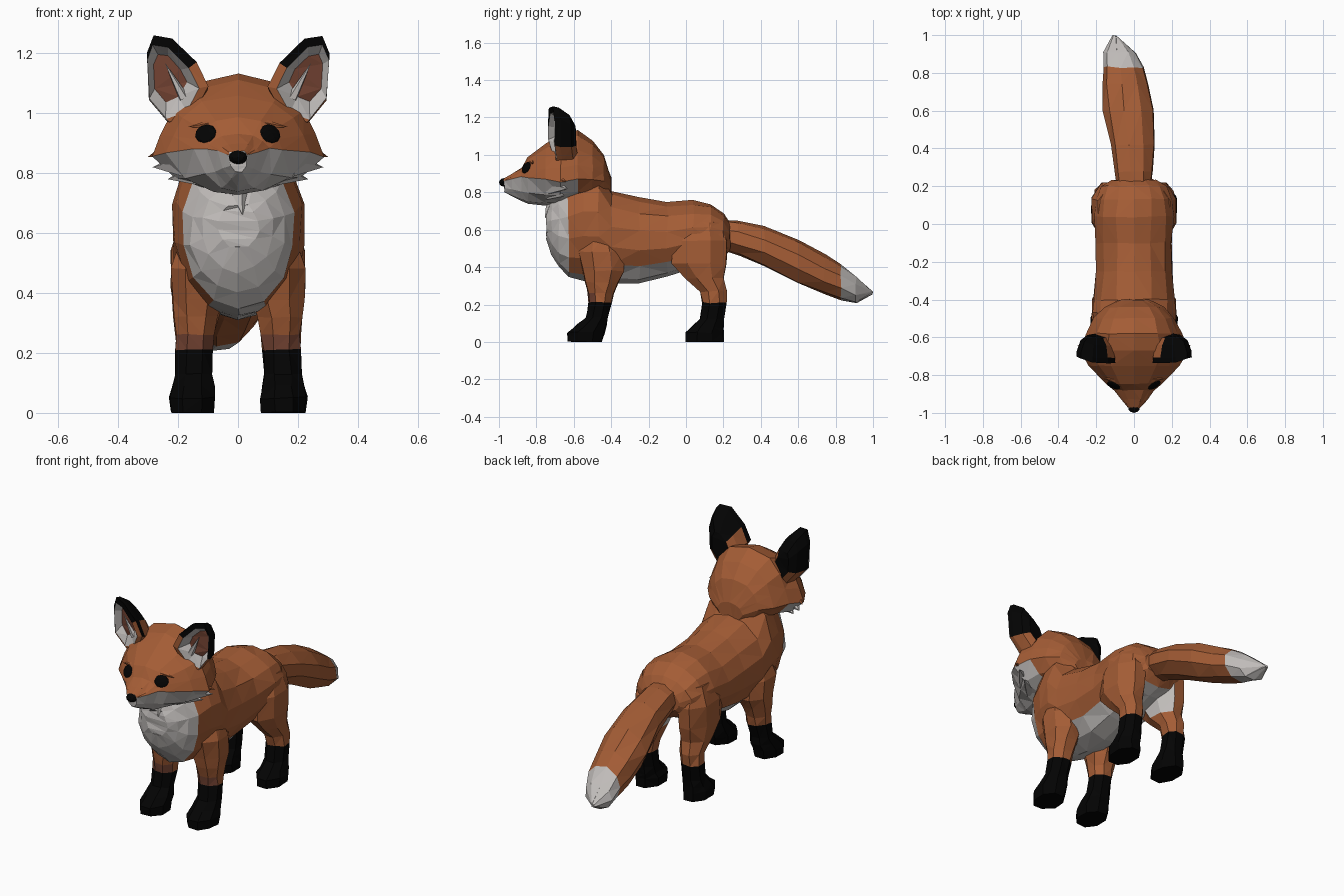
import bpy, bmesh, math, random
from mathutils import Vector, Matrix
from mathutils.bvhtree import BVHTree

random.seed(4)
default_cube = bpy.data.objects.get("Cube")
if default_cube:
    bpy.data.objects.remove(default_cube, do_unlink=True)


def make_material(name, red, green, blue):
    material = bpy.data.materials.new(name)
    material.use_nodes = True
    colour = (red, green, blue, 1)
    material.diffuse_color = colour
    material.node_tree.nodes["Principled BSDF"].inputs["Base Color"].default_value = colour
    return material


ORANGE, WHITE, BLACK, BROWN = range(4)
MATERIALS = [
    make_material("orange fur", .37, .108, .036),
    make_material("white fur", .53, .505, .49),
    make_material("black fur", .001, .001, .001),
    make_material("red brown fur", .17, .055, .032),
]


def finish(name, bm, jitter=0.0):
    """Triangulate into flat facets, roughen slightly and link the object."""
    bmesh.ops.triangulate(bm, faces=bm.faces[:])
    for vert in bm.verts:
        vert.co += Vector([random.uniform(-jitter, jitter) for _ in range(3)])
        vert.co.z = max(vert.co.z, 0)
    bmesh.ops.recalc_face_normals(bm, faces=bm.faces[:])
    mesh = bpy.data.meshes.new(name)
    bm.to_mesh(mesh)
    bm.free()
    for material in MATERIALS:
        mesh.materials.append(material)
    obj = bpy.data.objects.new(name, mesh)
    bpy.context.scene.collection.objects.link(obj)
    return obj


def loft(name, rings, rule, jitter=.005):
    """Skin a list of closed rings; rule(centre, normal, band) picks the colour."""
    bm = bmesh.new()
    loops = [[bm.verts.new(point) for point in ring] for ring in rings]
    bands = {}
    count = len(rings[0])
    for band, (near, far) in enumerate(zip(loops, loops[1:])):
        for k in range(count):
            m = (k + 1) % count
            bands[bm.faces.new((near[k], near[m], far[m], far[k]))] = band
    bands[bm.faces.new(loops[0])] = -1
    bands[bm.faces.new(loops[-1])] = len(rings) - 1
    bmesh.ops.recalc_face_normals(bm, faces=bm.faces[:])
    for face, band in bands.items():
        face.material_index = rule(face.calc_center_median(), face.normal, band)
    return finish(name, bm, jitter)


def upright_ring(x, y, z, width, height, sides):
    angles = [math.tau * (k + .5) / sides for k in range(sides)]
    return [Vector((x + width * math.cos(a), y, z + height * math.sin(a))) for a in angles]


def level_ring(x, y, z, width, depth, sides=8):
    angles = [math.tau * (k + .5) / sides for k in range(sides)]
    grow = 1 / math.cos(math.pi / sides)
    return [Vector((x + width * grow * math.cos(a), y + depth * grow * math.sin(a), z))
            for a in angles]


def blob(name, location, scale, colour, direction=Vector((0, 0, 1))):
    bm = bmesh.new()
    bmesh.ops.create_icosphere(bm, subdivisions=2, radius=1)
    turn = direction.to_track_quat('Z', 'Y').to_matrix().to_4x4()
    bm.transform(Matrix.Translation(location) @ turn @ Matrix.Diagonal((*scale, 1)))
    for face in bm.faces:
        face.material_index = colour
    finish(name, bm)


def tuft(name, base, tip, radius, colour):
    """A pointed lock of fur."""
    base, tip = Vector(base), Vector(tip)
    axis = tip - base
    bm = bmesh.new()
    bmesh.ops.create_cone(bm, cap_ends=True, segments=5, radius1=radius, radius2=0,
                          depth=axis.length)
    bm.transform(Matrix.Translation((base + tip) / 2)
                 @ axis.to_track_quat('Z', 'Y').to_matrix().to_4x4())
    for face in bm.faces:
        face.material_index = colour
    finish(name, bm)


# Body: y, half width, bottom, top
body_profile = [
    (-.745, .07, .55, .70), (-.72, .12, .47, .77), (-.68, .16, .40, .82),
    (-.63, .19, .35, .88), (-.55, .215, .33, .94), (-.47, .225, .32, .94),
    (-.4, .22, .315, .81), (-.25, .205, .315, .77), (-.1, .205, .35, .745),
    (.04, .215, .39, .755), (.13, .205, .42, .735), (.2, .18, .45, .685), (.235, .12, .49, .63),
]


def body_colour(centre, normal, band):
    chest = centre.y < -.64
    belly = normal.z < -.72
    return WHITE if chest or belly else ORANGE


loft("body", [upright_ring(0, y, (low + top) / 2, width, (top - low) / 2, 14)
              for y, width, low, top in body_profile], body_colour)

# Tail: x, y, z, half width, half height
tail_rings = [
    (0, .18, .575, .09, .08), (0, .28, .555, .105, .095), (-.005, .42, .51, .118, .11),
    (-.025, .6, .425, .137, .118), (-.045, .74, .36, .127, .108),
    (-.053, .83, .32, .11, .097), (-.075, .91, .28, .085, .072), (-.1, .997, .265, .01, .01),
]
loft("tail", [upright_ring(*ring, sides=9) for ring in tail_rings],
     lambda centre, normal, band: WHITE if centre.y > .83 else ORANGE)

# Head: y, half width, top, cheek line, chin
head_profile = [
    (-.972, .035, .875, .86, .80), (-.93, .07, .9, .874, .775), (-.88, .105, .93, .882, .755),
    (-.845, .15, .985, .88, .74), (-.75, .24, 1.06, .868, .73), (-.67, .285, 1.11, .855, .74),
    (-.58, .255, 1.135, .87, .76), (-.5, .215, 1.075, .87, .75),
    (-.44, .16, 1.0, .86, .75), (-.4, .08, .88, .83, .77),
]
head_section = [(0, 1), (.5, .88), (.77, .6), (.9, .3), (1, 0), (.74, -.6), (.35, -.93), (0, -1)]


def head_ring(y, width, top, cheek, chin):
    half = [Vector((width * u, y, cheek + v * (top - cheek if v > 0 else cheek - chin)))
            for u, v in head_section]
    return half + [Vector((-p.x, p.y, p.z)) for p in half[-2:0:-1]]


head = loft("head", [head_ring(*ring) for ring in head_profile],
            lambda centre, normal, band:
            WHITE if centre.z < .853 and centre.y < -.6 else ORANGE, .003)
blob("nose", (0, -.972, .853), (.032, .028, .023), BLACK)
tuft("throat_tuft", (0, -.7, .77), (.015, -.755, .66), .05, WHITE)
head_surface = BVHTree.FromPolygons([v.co for v in head.data.vertices],
                                    [p.vertices for p in head.data.polygons])

# Ear outline (x, z); rings as scale, distance behind the rim, shift in x and z
ear_outline = [(.10, 1.09), (.14, 1.17), (.22, 1.25), (.28, 1.26),
               (.305, 1.2), (.295, 1.05), (.23, .97), (.15, 1.0)]
ear_rings = [(.5, .135, -.01, -.035), (.82, .095, -.005, -.022), (1, .03, 0, -.007),
             (1, 0, 0, 0), (.86, .002, .013, -.012), (.55, .05, .02, 0)]


def ear_ring(side, scale, back, shift_x, shift_z):
    ring = []
    for x, z in ear_outline:
        px, pz = .21 + (x - .21) * scale + shift_x, 1.12 + (z - 1.12) * scale + shift_z
        front = -.737 + max(0, px - .21) * .35 + max(0, 1.06 - pz) * .4
        ring.append(Vector((side * px, front + back, pz)))
    return ring


def ear_colour(centre, normal, band):
    if band < 3:
        return BLACK if centre.z + abs(centre.x) / 2 > 1.18 else ORANGE
    if band == 3:
        if centre.z > 1.15:
            return BLACK
        return ORANGE if abs(centre.x) < .2 else WHITE
    return WHITE if band == 4 else BROWN


# Legs: z, y, half depth, x, half width
front_leg = [
    (.58, -.46, .07, .14, .05), (.48, -.455, .12, .135, .09), (.38, -.44, .11, .135, .085),
    (.32, -.45, .088, .14, .075), (.26, -.455, .068, .143, .065), (.21, -.46, .06, .145, .062),
    (.13, -.478, .058, .15, .062), (.09, -.505, .078, .15, .07),
    (.05, -.535, .097, .152, .077), (0, -.54, .09, .152, .072),
]
hind_leg = [
    (.64, .09, .08, .14, .05), (.54, .072, .148, .138, .085), (.42, .07, .145, .14, .085),
    (.34, .1, .1, .14, .074), (.27, .147, .07, .145, .062), (.21, .152, .062, .15, .058),
    (.12, .138, .062, .15, .058), (.08, .115, .085, .152, .066),
    (.05, .1, .1, .152, .074), (0, .1, .1, .152, .07),
]

for side, word in ((1, "left"), (-1, "right")):
    def front_leg_colour(centre, normal, band):
        if centre.z < .21:
            return BLACK
        return BROWN if centre.z < .26 and normal.y < -.2 else ORANGE

    def hind_leg_colour(centre, normal, band):
        if centre.z < .21:
            return BLACK
        return WHITE if centre.z > .36 and normal.x * side < -.75 else ORANGE

    for part, rings, rule in (("front_leg", front_leg, front_leg_colour),
                              ("hind_leg", hind_leg, hind_leg_colour)):
        loft(f"{word}_{part}", [level_ring(side * x, y, z, width, depth)
                                for z, y, depth, x, width in rings], rule, .004)

    # Ear with a lock of pale hair across the inside
    loft(f"{word}_ear", [ear_ring(side, *ring) for ring in ear_rings], ear_colour, .002)
    tuft(f"{word}_ear_hair", (side * .18, -.69, 1.05), (side * .245, -.7, 1.17), .018, WHITE)

    # Eye set on the face surface, under a low brow
    spot, normal, _, _ = head_surface.ray_cast(Vector((side * .108, -2, .932)), Vector((0, 1, 0)))
    blob(f"{word}_eye", spot, (.038, .034, .009), BLACK, normal)
    tuft(f"{word}_brow", spot + Vector((side * -.045, .03, .035)),
         spot + Vector((side * .06, .035, .022)), .022, ORANGE)

    # Cheek fur
    tuft(f"{word}_upper_cheek_tuft", (side * .2, -.71, .885), (side * .3, -.64, .855), .045, ORANGE)
    tuft(f"{word}_middle_cheek_tuft", (side * .17, -.72, .83), (side * .285, -.63, .82), .05, WHITE)
    tuft(f"{word}_lower_cheek_tuft", (side * .12, -.72, .8), (side * .235, -.65, .78), .05, WHITE)
